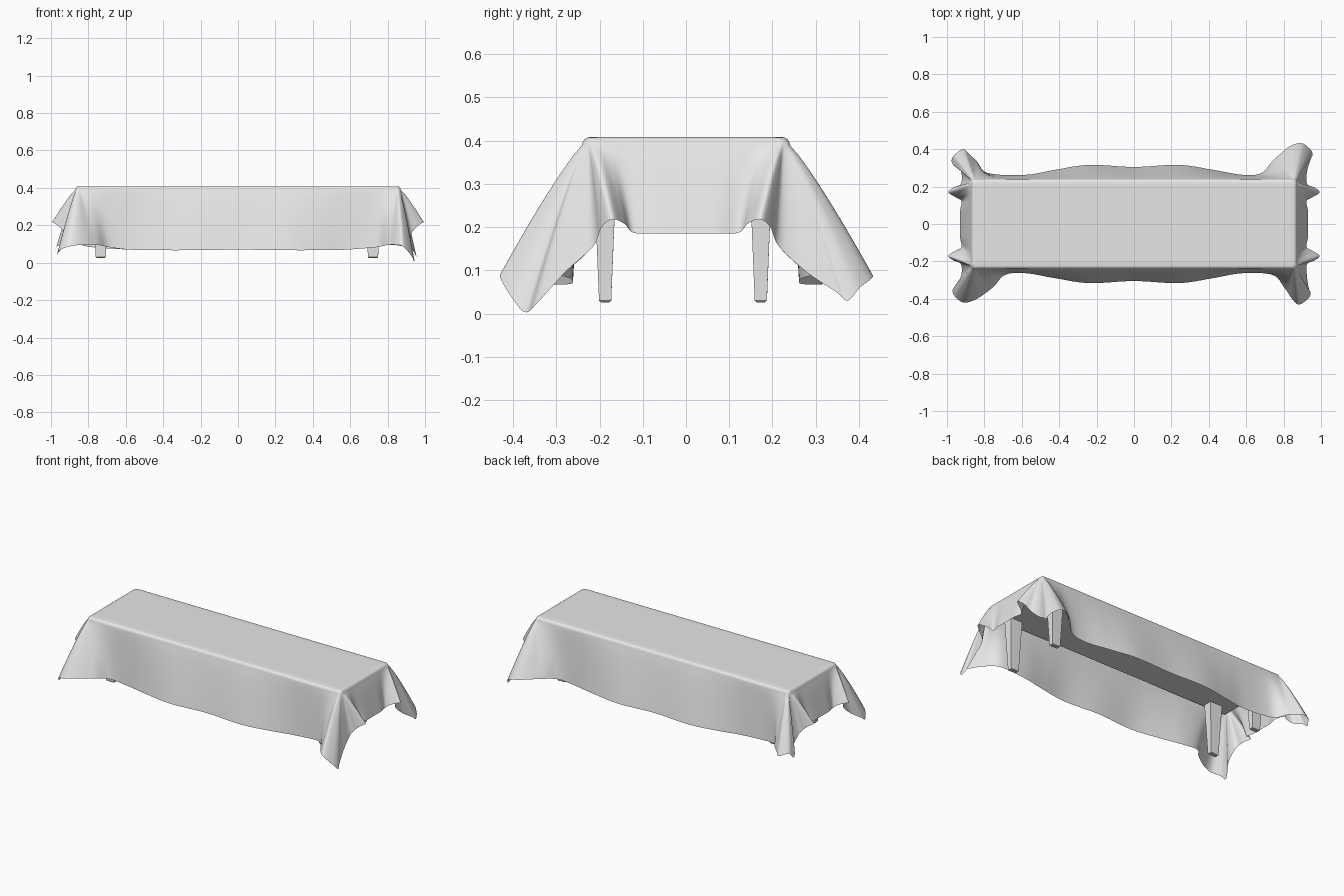
import bpy
import bmesh
from math import cos, sin, pi
from mathutils import Vector

default_cube = bpy.data.objects.get("Cube")
if default_cube:
    bpy.data.objects.remove(default_cube, do_unlink=True)

grey = bpy.data.materials.new("light grey")
grey.use_nodes = True
grey.diffuse_color = (0.8, 0.8, 0.8, 1)
grey.node_tree.nodes["Principled BSDF"].inputs["Base Color"].default_value = (0.8, 0.8, 0.8, 1)

HALF_X, HALF_Y, RADIUS = 0.87, 0.24, 0.02
TOP_Z, RIM_Z = 0.408, 0.39
STEPS, ROWS = 6, 14


def make_object(name, bm):
    mesh = bpy.data.meshes.new(name)
    bm.to_mesh(mesh)
    bm.free()
    mesh.materials.append(grey)
    obj = bpy.data.objects.new(name, mesh)
    bpy.context.collection.objects.link(obj)
    return obj


def rim_point(s, z, inset=0.0):
    """Quarter of a rounded rectangle: s = 0 end middle, 1 to 2 corner, 3 side middle."""
    cx, cy = HALF_X - RADIUS - inset, HALF_Y - RADIUS - inset
    if s <= 1:
        return Vector((cx + RADIUS, cy * max(s, 0), z))
    if s < 2:
        a = (s - 1) * pi / 2
        return Vector((cx + RADIUS * cos(a), cy + RADIUS * sin(a), z))
    return Vector((cx * max(3 - s, 0), cy + RADIUS, z))


def hem_points(inner, reach, tip_x, tip_z):
    """Lower edge of one quarter of the cloth: x, y, z and rim position s."""
    return [Vector(p) for p in (
        # short end
        (0.93, 0, 0.185, 0),
        (0.93, 0.07, 0.185, 0.38),
        (0.922, 0.122, 0.187, 0.68),
        (0.952, 0.142, 0.207, 0.86),
        # small fold beside the corner
        (0.993, 0.17, 0.218, 0.97),
        (0.965, 0.195, 0.2, 1.08),
        (0.925, 0.215, 0.155, 1.2),
        (0.925, 0.28, 0.095, 1.35),
        # hanging corner of the cloth
        (tip_x - 0.01, reach - 0.085, tip_z + 0.02, 1.45),
        (tip_x, reach - 0.058, tip_z, 1.5),
        (tip_x - 0.015, reach - 0.03, tip_z + 0.03, 1.6),
        (tip_x - 0.06, reach, 0.085, 1.75),
        ((tip_x + inner) / 2 - 0.01, reach - 0.02, 0.095, 1.9),
        (inner + 0.02, 0.335, 0.095, 2.03),
        (inner - 0.04, 0.272, 0.083, 2.15),
        # long side
        (0.58, 0.263, 0.07, 2.32),
        (0.42, 0.29, 0.067, 2.5),
        (0.24, 0.316, 0.067, 2.71),
        (0, 0.305, 0.07, 3),
    )]


def spline(points):
    """Catmull-Rom curve whose ends continue as mirror images."""
    first, last = points[1].copy(), points[-2].copy()
    first.y, first.w = -first.y, -first.w
    last.x, last.w = -last.x, 6 - last.w
    p = [first] + points + [last]
    out = []
    for i in range(1, len(p) - 2):
        a, b, c, d = p[i - 1:i + 3]
        for k in range(STEPS):
            t = k / STEPS
            out.append(0.5 * (2 * b + (c - a) * t + (2 * a - 5 * b + 4 * c - d) * t ** 2
                              + (3 * b - a - 3 * c + d) * t ** 3))
    return out + [points[-1]]


def cloth_column(h):
    """Points from the flat top, over the rounded rim, down to the hem."""
    col = [rim_point(h.w, TOP_Z, 0.05)]
    for k in range(4):
        a = k / 4 * pi / 2
        col.append(rim_point(h.w, RIM_Z + (TOP_Z - RIM_Z) * cos(a), 0.018 * (1 - sin(a))))
    rim = rim_point(h.w, RIM_Z)
    for k in range(ROWS + 1):
        t = k / ROWS
        out = t ** 0.87
        col.append(Vector((rim.x + (h.x - rim.x) * out, rim.y + (h.y - rim.y) * out,
                           rim.z + (h.z - rim.z) * t)))
    return col


# Tablecloth: four draped quarters, each corner hanging a little differently
bm = bmesh.new()
corners = (
    (1, -1, 0.78, 0.43, 0.945, 0.003),
    (-1, -1, 0.73, 0.42, 0.97, 0.035),
    (1, 1, 0.72, 0.432, 0.955, 0.03),
    (-1, 1, 0.82, 0.40, 0.975, 0.07),
)
for sx, sy, *shape in corners:
    grid = [[bm.verts.new((v.x * sx, v.y * sy, v.z)) for v in cloth_column(h)]
            for h in spline(hem_points(*shape))]
    for a, b in zip(grid, grid[1:]):
        for j in range(len(a) - 1):
            loop = (a[j], a[j + 1], b[j + 1], b[j])
            bm.faces.new(loop if sx * sy > 0 else loop[::-1])
bmesh.ops.remove_doubles(bm, verts=bm.verts[:], dist=0.0002)
top_edges = [e for e in bm.edges if e.is_boundary and min(v.co.z for v in e.verts) > TOP_Z - 0.001]
bmesh.ops.edgeloop_fill(bm, edges=top_edges)
bm.normal_update()
for f in bm.faces:
    f.smooth = True
    if len(f.verts) > 4 and f.normal.z < 0:
        f.normal_flip()
make_object("tablecloth", bm)


def tapered_box(name, center, top, bottom, z0, z1, bevel=0.0):
    """Box with separate half sizes at its top and bottom."""
    bm = bmesh.new()
    bmesh.ops.create_cube(bm, size=2)
    for v in bm.verts:
        half, z = (top, z1) if v.co.z > 0 else (bottom, z0)
        v.co = (center[0] + v.co.x * half[0], center[1] + v.co.y * half[1], z)
    if bevel:
        foot = [e for e in bm.edges if max(v.co.z for v in e.verts) < z0 + 0.001]
        bmesh.ops.bevel(bm, geom=foot, offset=bevel, segments=1, affect='EDGES')
    return make_object(name, bm)


# Table under the cloth
tapered_box("table_top", (0, 0), (0.85, 0.225), (0.85, 0.225), 0.345, 0.398)
for sy, depth in ((-1, "front"), (1, "back")):
    for sx, side in ((1, "left"), (-1, "right")):
        tapered_box(f"{depth}_{side}_leg", (sx * 0.728 - 0.006, sy * 0.18 - 0.007),
                    (0.042, 0.027), (0.027, 0.014), 0.026, 0.35, 0.004)
